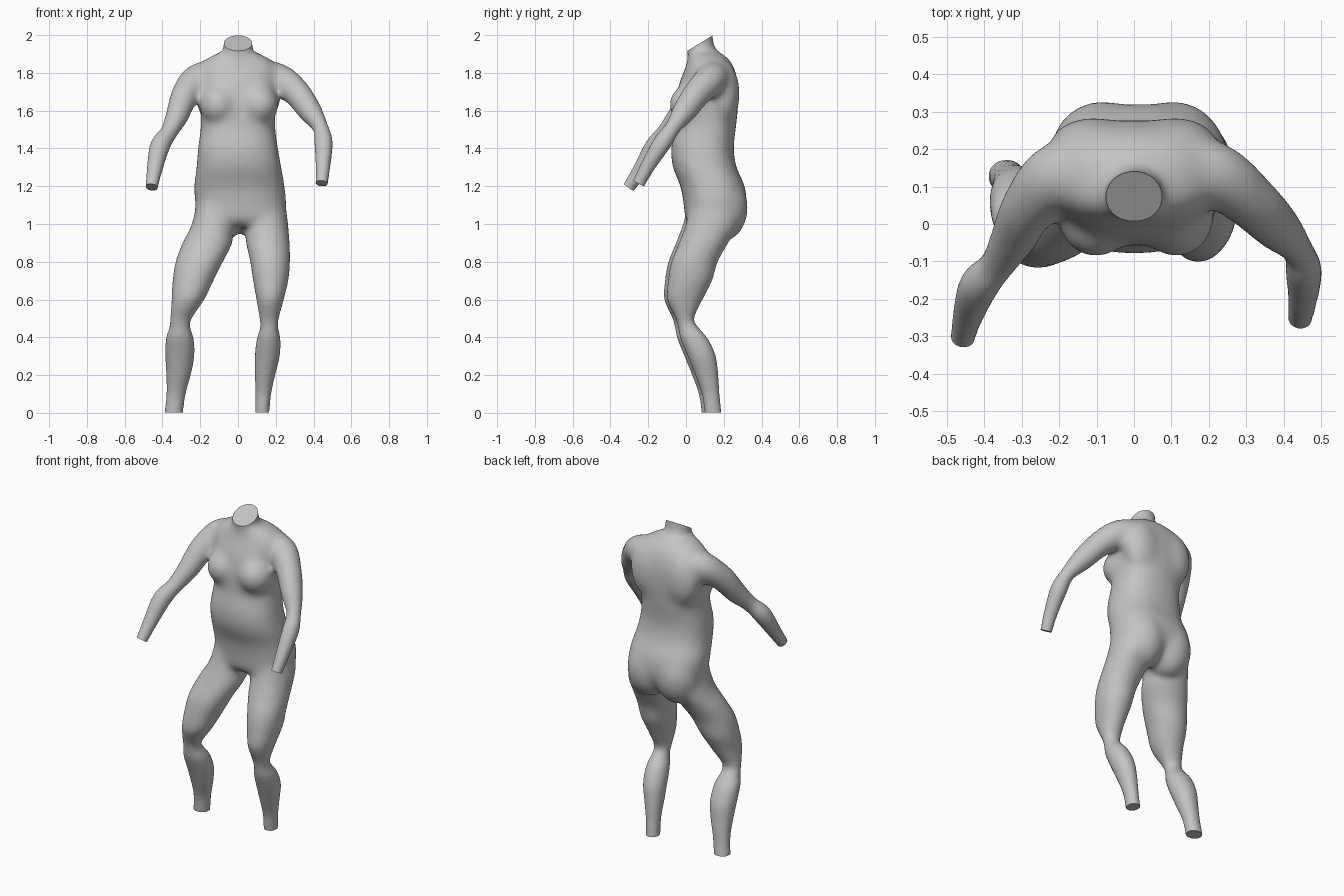
import bpy, bmesh, math
from mathutils import Vector, Matrix

cube = bpy.data.objects.get("Cube")
if cube:
    bpy.data.objects.remove(cube, do_unlink=True)

SIDES, STEPS = 32, 5
bm = bmesh.new()


def smooth_rows(rows):
    """Resample a table of section values with a Catmull-Rom spline."""
    rows = [Vector(r) for r in rows]
    out = []
    for i in range(len(rows) - 1):
        a, b, c = rows[max(i - 1, 0)], rows[i], rows[i + 1]
        d = rows[min(i + 2, len(rows) - 1)]
        for s in range(STEPS):
            t = s / STEPS
            out.append(b + (c - a) * (t / 2) + (2 * a - 5 * b + 4 * c - d) * (t * t / 2)
                       + (3 * b - a - 3 * c + d) * (t ** 3 / 2))
    return out + [rows[-1]]


def skin(sections, power=2.0):
    """Closed tube through (centre, u, v) sections."""
    rings = []
    for centre, u, v in sections:
        ring = []
        for k in range(SIDES):
            a = math.tau * k / SIDES
            c, s = math.cos(a), math.sin(a)
            p = (centre + u * math.copysign(abs(c) ** (2 / power), c)
                 + v * math.copysign(abs(s) ** (2 / power), s))
            ring.append(bm.verts.new(p))
        rings.append(ring)
    for low, high in zip(rings, rings[1:]):
        for k in range(SIDES):
            n = (k + 1) % SIDES
            bm.faces.new((low[k], low[n], high[n], high[k]))
    bm.faces.new(rings[0][::-1])
    bm.faces.new(rings[-1])


def upright(rows, power):
    """Tube with level sections: z, centre x, half width, front y, back y."""
    skin([(Vector((cx, (yf + yb) / 2, z)), Vector((rx, 0, 0)), Vector((0, (yb - yf) / 2, 0)))
          for z, cx, rx, yf, yb in smooth_rows(rows)], power)


def ball(centre, radii):
    bmesh.ops.create_uvsphere(bm, u_segments=24, v_segments=16, radius=1,
                              matrix=Matrix.LocRotScale(Vector(centre), None, Vector(radii)))


# Torso
upright([
    (.985, .015, .09, .03, .2), (1.03, .013, .22, -.005, .285), (1.1, .015, .24, -.012, .32),
    (1.2, .007, .24, -.03, .312), (1.3, .005, .225, -.07, .268), (1.4, 0, .213, -.08, .253),
    (1.51, 0, .198, -.06, .265), (1.62, 0, .2, -.055, .276), (1.74, 0, .208, -.038, .276),
    (1.82, 0, .215, -.006, .258), (1.87, 0, .175, .01, .23), (1.905, 0, .112, .022, .19)], 2.4)

# Neck
upright([(1.8, 0, .15, .0, .23), (1.86, 0, .115, .005, .215), (1.905, 0, .087, .008, .177),
         (1.94, 0, .077, .002, .152), (1.98, 0, .076, -.002, .143), (2.07, 0, .076, -.015, .138)], 2)

# Breasts, shoulder blades and buttocks
for side in (-1, 1):
    ball((side * .108 + .006, .02, 1.632), (.103, .112, .108))
    ball((side * .11, .2, 1.69), (.12, .086, .17))
    ball((side * .095 + .01, .193, 1.085), (.138, .137, .175))

# Legs: z, front y, back y, then centre x and half width of each leg
LEGS = [
    (1.12, .02, .27, -.12, .10, .14, .11), (1.0, -.01, .275, -.133, .112, .15, .116),
    (.9, -.045, .215, -.162, .131, .158, .115), (.8, -.085, .16, -.205, .125, .17, .105),
    (.7, -.103, .13, -.238, .108, .173, .093), (.6, -.107, .08, -.265, .086, .17, .072),
    (.5, -.063, .035, -.302, .057, .165, .051), (.45, -.05, .06, -.308, .056, .165, .048),
    (.39, -.037, .11, -.308, .074, .162, .063), (.3, 0, .15, -.308, .077, .155, .066),
    (.2, .04, .163, -.315, .065, .143, .054), (.1, .076, .17, -.328, .051, .134, .042),
    (0, .09, .18, -.34, .049, .128, .038), (-.06, .096, .185, -.343, .05, .127, .038)]
for col, shift in ((3, -.008), (5, .008)):
    upright([(r[0], r[col], r[col + 1], r[1] + shift, r[2] + shift) for r in LEGS], 2.1)

# Arms: x, y, z and radius, from inside the shoulder to the wrist
ARMS = [
    [(-.12, .16, 1.78, .08), (-.208, .13, 1.767, .086), (-.278, .047, 1.685, .074),
     (-.32, -.035, 1.575, .062), (-.366, -.11, 1.485, .046), (-.414, -.165, 1.41, .053),
     (-.443, -.245, 1.28, .041), (-.457, -.302, 1.195, .034)],
    [(.12, .16, 1.78, .08), (.213, .135, 1.767, .086), (.308, .062, 1.695, .074),
     (.383, -.01, 1.595, .062), (.437, -.07, 1.51, .042), (.453, -.125, 1.43, .049),
     (.45, -.2, 1.31, .04), (.443, -.25, 1.215, .034)]]
cuts = [(Vector((0, .075, 1.958)), Vector((0, -.52, .85)), .15)]
for rows in ARMS:
    wrist, before = Vector(rows[-1][:3]), Vector(rows[-2][:3])
    way = (wrist - before).normalized()
    cuts.append((wrist, way, .11))
    path = smooth_rows(rows + [(*(wrist + way * .06), .036)])
    sections = []
    for i, p in enumerate(path):
        along = path[min(i + 1, len(path) - 1)].xyz - path[max(i - 1, 0)].xyz
        turn = along.to_track_quat('Z', 'Y')
        sections.append((p.xyz, turn @ Vector((p.w, 0, 0)), turn @ Vector((0, p.w, 0))))
    skin(sections)
for x in (-.34, .128):
    cuts.append((Vector((x, .13, .002)), Vector((0, 0, -1)), .12))

# Fuse the parts into one skin
bmesh.ops.recalc_face_normals(bm, faces=bm.faces[:])
mesh = bpy.data.meshes.new("body")
bm.to_mesh(mesh)
bm.free()
body = bpy.data.objects.new("body", mesh)
bpy.context.collection.objects.link(body)
fuse = body.modifiers.new("fuse", 'REMESH')
fuse.mode = 'VOXEL'
fuse.voxel_size = .012
soften = body.modifiers.new("soften", 'SMOOTH')
soften.factor = .5
soften.iterations = 6
graph = bpy.context.evaluated_depsgraph_get()
body.data = bpy.data.meshes.new_from_object(body.evaluated_get(graph))
body.modifiers.clear()
bm = bmesh.new()
bm.from_mesh(body.data)

# Blend the fuller forms into the trunk, fading out along the limbs
for step in range(24):
    spread = step * .005
    trunk = [v for v in bm.verts
             if abs(v.co.x) < .2 + spread and 1.02 - spread < v.co.z < 1.92]
    bmesh.ops.smooth_vert(bm, verts=trunk, factor=.5, use_axis_x=True, use_axis_y=True,
                          use_axis_z=True)

# Flat cut ends at neck, wrists and ankles
for point, normal, reach in cuts:
    faces = [f for f in bm.faces if all((v.co - point).length < reach for v in f.verts)]
    near = {e for f in faces for e in f.edges} | {v for f in faces for v in f.verts}
    bmesh.ops.bisect_plane(bm, geom=faces + list(near), dist=1e-5, plane_co=point,
                           plane_no=normal, clear_outer=True)
    bmesh.ops.holes_fill(bm, edges=[e for e in bm.edges if e.is_boundary], sides=0)
bmesh.ops.recalc_face_normals(bm, faces=bm.faces[:])
bm.to_mesh(body.data)
bm.free()

# Single plain grey
grey = bpy.data.materials.new("plain grey")
grey.use_nodes = True
colour = (.55, .55, .55, 1)
grey.diffuse_color = colour
grey.node_tree.nodes["Principled BSDF"].inputs["Base Color"].default_value = colour
body.data.materials.clear()
body.data.materials.append(grey)

bpy.ops.object.select_all(action='DESELECT')
body.select_set(True)
bpy.context.view_layer.objects.active = body
bpy.ops.object.shade_smooth_by_angle(angle=math.radians(40))
